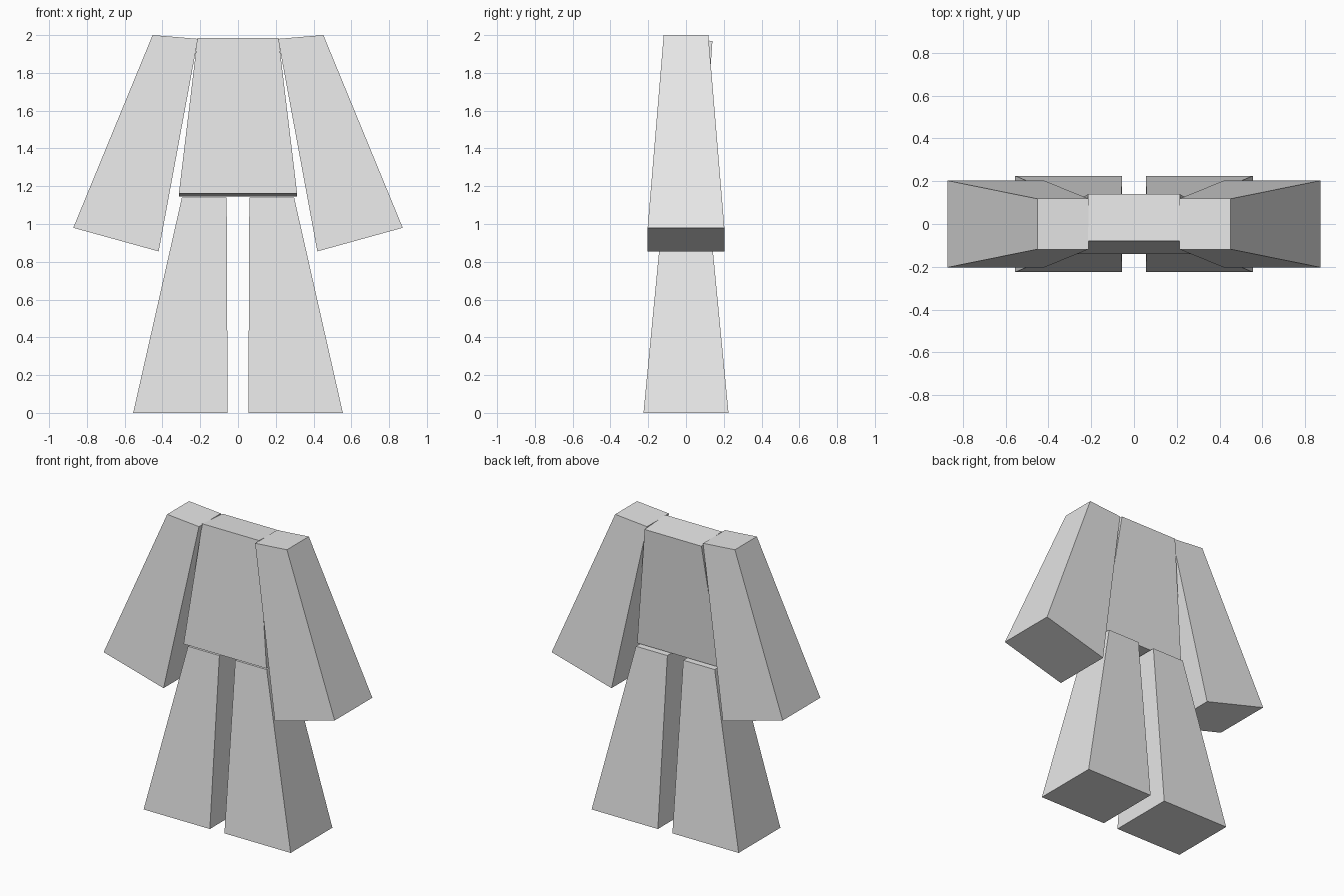
import bpy
import bmesh

if "Cube" in bpy.data.objects:
    bpy.data.objects.remove(bpy.data.objects["Cube"])

grey = bpy.data.materials.new("light_grey")
grey.diffuse_color = (0.8, 0.8, 0.8, 1)
grey.use_nodes = True
grey.node_tree.nodes["Principled BSDF"].inputs["Base Color"].default_value = grey.diffuse_color


def tapered_block(name, outline, front, back, mirror=False):
    """Block from an (x, z) outline; front/back give (y, z shift) per corner."""
    bm = bmesh.new()
    rings = [[bm.verts.new((x, y, z + dz)) for (x, z), (y, dz) in zip(outline, side)]
             for side in (front, back)]
    bm.faces.new(rings[0])
    bm.faces.new(rings[1][::-1])
    n = len(outline)
    for i in range(n):
        j = (i + 1) % n
        bm.faces.new((rings[0][j], rings[0][i], rings[1][i], rings[1][j]))
    bmesh.ops.recalc_face_normals(bm, faces=bm.faces)
    mesh = bpy.data.meshes.new(name)
    bm.to_mesh(mesh)
    bm.free()
    mesh.materials.append(grey)
    obj = bpy.data.objects.new(name, mesh)
    bpy.context.collection.objects.link(obj)
    if mirror:
        obj.modifiers.new("Mirror", 'MIRROR')
    return obj


def depth(sign, bottom, top):
    """Bottom, bottom, top, top corner depths on one side."""
    return [(sign * y, 0) for y in (bottom, bottom, top, top)]


# Torso: flared block leaning slightly backwards
tapered_block("torso",
              [(-0.313, 1.153), (0.313, 1.153), (0.214, 1.977), (-0.214, 1.977)],
              [(-0.14, 0.008)] * 2 + [(-0.08, 0.008)] * 2,
              [(0.08, -0.008)] * 2 + [(0.14, -0.008)] * 2)

# Sleeves: wide blocks splayed outwards
tapered_block("sleeves",
              [(0.42, 0.855), (0.872, 0.98), (0.452, 2.0), (0.212, 1.98)],
              depth(-1, 0.203, 0.118), depth(1, 0.203, 0.118), mirror=True)

# Trouser legs: flared outwards to the floor
tapered_block("trouser_legs",
              [(0.055, 0), (0.555, 0), (0.297, 1.14), (0.06, 1.14)],
              depth(-1, 0.225, 0.115), depth(1, 0.225, 0.115), mirror=True)
